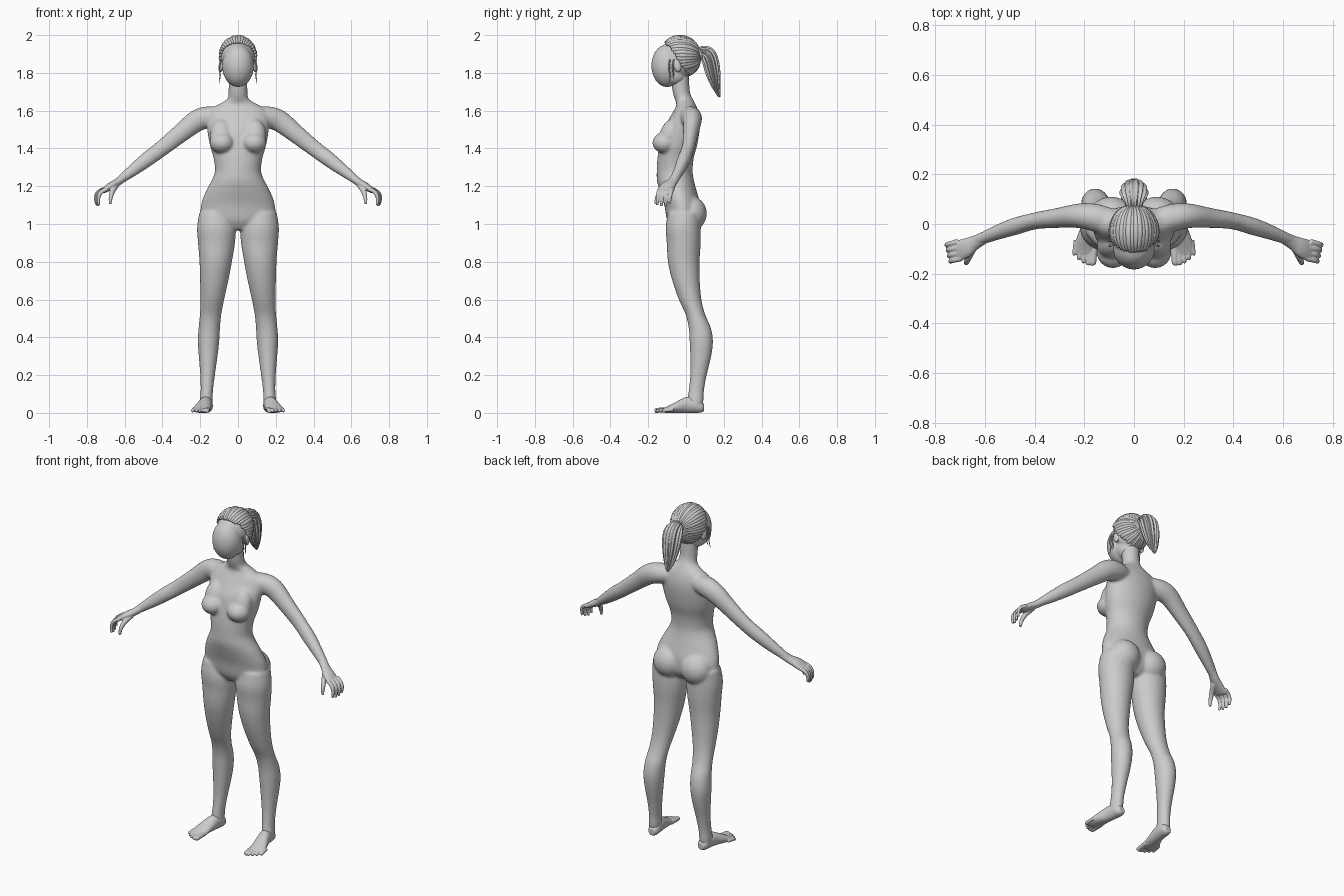
import bpy, bmesh, math, random
from mathutils import Vector, Matrix

random.seed(3)
X, Y, Z = Vector((1, 0, 0)), Vector((0, 1, 0)), Vector((0, 0, 1))


def spline(rows, n):
    """Catmull-Rom through rows of (x, y, z, half_width, half_depth)."""
    rows = [Vector(r) for r in rows]
    p = [rows[0]] + rows + [rows[-1]]
    out = []
    for i in range(1, len(p) - 2):
        a, b, c, d = p[i - 1:i + 3]
        for k in range(n):
            t = k / n
            out.append(0.5 * (2 * b + (c - a) * t + (2 * a - 5 * b + 4 * c - d) * t * t
                              + (3 * b - a - 3 * c + d) * t ** 3))
    return out + [rows[-1]]


def loft(bm, rows, hint, axis=None, side=1, seg=24, n=4, ridges=0):
    """Closed elliptical tube along the rows; hint sets the width direction."""
    pts = spline(rows, n)
    cs = [Vector(p[:3]) for p in pts]
    rings = []
    for i, p in enumerate(pts):
        t = axis or (cs[min(i + 1, len(cs) - 1)] - cs[max(i - 1, 0)]).normalized()
        u = (hint - t * hint.dot(t)).normalized()
        v = t.cross(u)
        ring = []
        for k in range(seg):
            a = 2 * math.pi * k / seg
            f = 1 + (0.1 * math.cos(ridges * a) if ridges else 0)
            q = cs[i] + (u * math.cos(a) * p[3] + v * math.sin(a) * p[4]) * f
            ring.append(bm.verts.new((q.x * side, q.y, q.z)))
        rings.append(ring)
    for r, s in zip(rings, rings[1:]):
        for k in range(seg):
            j = (k + 1) % seg
            bm.faces.new((r[k], r[j], s[j], s[k]))
    bm.faces.new(rings[0])
    bm.faces.new(rings[-1])


def ball(bm, c, r, tilt=0):
    m = Matrix.Translation(c) @ Matrix.Rotation(tilt, 4, 'X') @ Matrix.Diagonal((*r, 1))
    bmesh.ops.create_uvsphere(bm, u_segments=40, v_segments=24, radius=1, matrix=m)


def finish(bm, name, voxel=0, smooth=0):
    bmesh.ops.recalc_face_normals(bm, faces=bm.faces)
    for f in bm.faces:
        f.smooth = True
    me = bpy.data.meshes.new(name)
    bm.to_mesh(me)
    bm.free()
    ob = bpy.data.objects.new(name, me)
    bpy.context.collection.objects.link(ob)
    if voxel:
        m = ob.modifiers.new("fuse", 'REMESH')
        m.mode, m.voxel_size, m.use_smooth_shade = 'VOXEL', voxel, True
        m = ob.modifiers.new("soften", 'SMOOTH')
        m.factor, m.iterations = 0.5, smooth
    return ob


# Body: torso and neck, legs, arms, chest and seat fused into one skin
bm = bmesh.new()
torso = [(0.97, -.02, .08, .05), (1.02, -.015, .185, .085), (1.1, -.02, .196, .095),
         (1.18, -.043, .167, .098), (1.23, -.056, .14, .098), (1.28, -.06, .122, .095),
         (1.35, -.055, .13, .096), (1.42, -.04, .15, .1), (1.5, -.025, .163, .097),
         (1.56, -.008, .165, .08), (1.605, 0, .15, .062), (1.635, 0, .1, .05),
         (1.662, -.012, .058, .048), (1.7, -.025, .05, .046), (1.8, -.035, .05, .05)]
loft(bm, [(0, y, z, a, b) for z, y, a, b in torso], X, Z, seg=40)
leg = [(1.06, .12, -.01, .085, .085), (.98, .115, -.015, .102, .093), (.9, .114, -.012, .098, .09),
       (.8, .118, -.012, .086, .084), (.7, .126, 0, .075, .073), (.6, .136, .022, .063, .06),
       (.52, .145, .05, .057, .052), (.45, .152, .073, .057, .059), (.38, .156, .081, .057, .062),
       (.3, .158, .078, .05, .056), (.2, .161, .066, .039, .044), (.12, .165, .055, .033, .041),
       (.07, .168, .05, .034, .043), (.02, .17, .045, .032, .042)]
arm = [(.1, .01, 1.57, .055, .05), (.16, .026, 1.565, .056, .058), (.22, .033, 1.545, .05, .058),
       (.3, .025, 1.483, .041, .05), (.4, .012, 1.403, .034, .043), (.48, -.01, 1.343, .035, .04),
       (.55, -.034, 1.289, .03, .033), (.62, -.062, 1.236, .024, .023), (.65, -.078, 1.215, .022, .018)]
for s in (1, -1):
    loft(bm, [(x, y, z, a, b) for z, x, y, a, b in leg], X, Z, s, 32)
    loft(bm, arm, Y, None, s)
    ball(bm, (s * .085, -.112, 1.43), (.066, .066, .056))
    ball(bm, (s * .088, -.09, 1.47), (.06, .05, .09), -.3)
    ball(bm, (s * .092, .025, 1.055), (.092, .085, .092))
finish(bm, "body", .007, 12)

# Hands
bm = bmesh.new()
palm = [(.6, -.053, 1.25, .024, .022), (.64, -.075, 1.22, .029, .021), (.675, -.095, 1.2, .039, .02),
        (.705, -.108, 1.18, .041, .015), (.715, -.112, 1.172, .034, .01)]
thumb = [(.645, -.09, 1.205, .016, .016), (.664, -.13, 1.175, .014, .014),
         (.674, -.153, 1.14, .011, .011), (.676, -.16, 1.105, .007, .007)]
for s in (1, -1):
    loft(bm, palm, Y, None, s)
    loft(bm, thumb, Y, None, s, 12)
    for i in range(4):
        y, x, d = -.138 + .022 * i, .694 + .005 * i, (.006, 0, .004, .016)[i]
        loft(bm, [(x, y, 1.186, .012, .012), (x + .033, y - .008, 1.166, .011, .011),
                  (x + .045, y - .012, 1.132 + d / 2, .0095, .0095),
                  (x + .042, y - .014, 1.094 + d, .007, .007)], Y, None, s, 12)
finish(bm, "hands", .0035, 3)

# Feet
bm = bmesh.new()
foot = [(.165, .095, .028, .018, .02), (.165, .075, .034, .031, .033), (.168, .04, .042, .034, .042),
        (.174, 0, .042, .036, .042), (.186, -.05, .03, .043, .03), (.195, -.095, .018, .046, .018),
        (.198, -.12, .013, .04, .012)]
for s in (1, -1):
    loft(bm, foot, X, -Y, s)
    for i in range(5):
        x, tip, r = .164 + .0185 * i, (-.166, -.166, -.158, -.144, -.126)[i], .0135 if i == 0 else .0095
        loft(bm, [(x - .004, -.085 + .005 * i, .018, r, r), (x, tip + .02, .014, r, r),
                  (x + .002, tip + .004, .01, r * .9, r * .85),
                  (x + .002, tip, .009, r * .5, r * .5)], X, None, s, 12)
finish(bm, "feet", .0035, 3)

# Head: blank oval face, skull, jaw and ears
bm = bmesh.new()
ball(bm, (0, -.1, 1.838), (.084, .083, .113))
ball(bm, (0, -.04, 1.875), (.09, .1, .11))
ball(bm, (0, -.06, 1.79), (.068, .07, .06))
for s in (1, -1):
    ball(bm, (s * .09, -.045, 1.835), (.012, .02, .032), .2)
finish(bm, "head", .005, 4)

# Hair strands swept back from the hairline to the tie
bm = bmesh.new()
centre, size, count = Vector((0, -.033, 1.885)), Vector((.095, .107, .107)), 40
for k in range(count):
    phi = 2 * math.pi * (k + .5) / count
    start = math.radians(100 + 36 * math.sin(phi) + random.uniform(-3, 3))
    lift, rows = random.uniform(0, .035), []
    for j in range(9):
        a = start + (math.radians(12) - start) * j / 8
        d = Vector((math.sin(a) * math.cos(phi), math.cos(a), math.sin(a) * math.sin(phi)))
        q = centre + Vector(d[i] * size[i] for i in range(3)) * (1 + lift * math.sin(math.pi * j / 8))
        w = .003 + .0095 * math.sin(a)
        rows.append((*q, w * (.55 if j == 0 else 1), .007))
    tang = Vector((-math.sin(phi), 0, math.cos(phi)))
    loft(bm, rows, tang, seg=10, n=3)
finish(bm, "swept_hair")

# Hair tie and ridged ponytail
bm = bmesh.new()
tail = [(0, .06, 1.895, .022, .022), (0, .085, 1.91, .035, .03), (0, .113, 1.897, .05, .04),
        (0, .13, 1.86, .053, .041), (0, .143, 1.8, .047, .037), (0, .157, 1.74, .034, .025),
        (0, .168, 1.7, .02, .014), (0, .177, 1.672, .005, .005)]
loft(bm, tail, X, seg=112, ridges=14)
finish(bm, "ponytail")
bpy.ops.mesh.primitive_torus_add(location=(0, .076, 1.903), rotation=(math.radians(-65), 0, 0),
                                 major_radius=.028, minor_radius=.009)
bpy.context.object.name = "hair_tie"
bpy.ops.object.shade_smooth()

# Loose wisps beside the face
bm = bmesh.new()
for s in (1, -1):
    for i in range(2):
        y, e = -.085 + .02 * i, .02 * i
        loft(bm, [(.088, y, 1.87, .004, .004), (.1, y - .005, 1.83, .004, .004),
                  (.094, y, 1.79, .003, .003), (.1, y - .004, 1.745 + e, .001, .001)], Y, None, s, 8)
finish(bm, "wisps")
